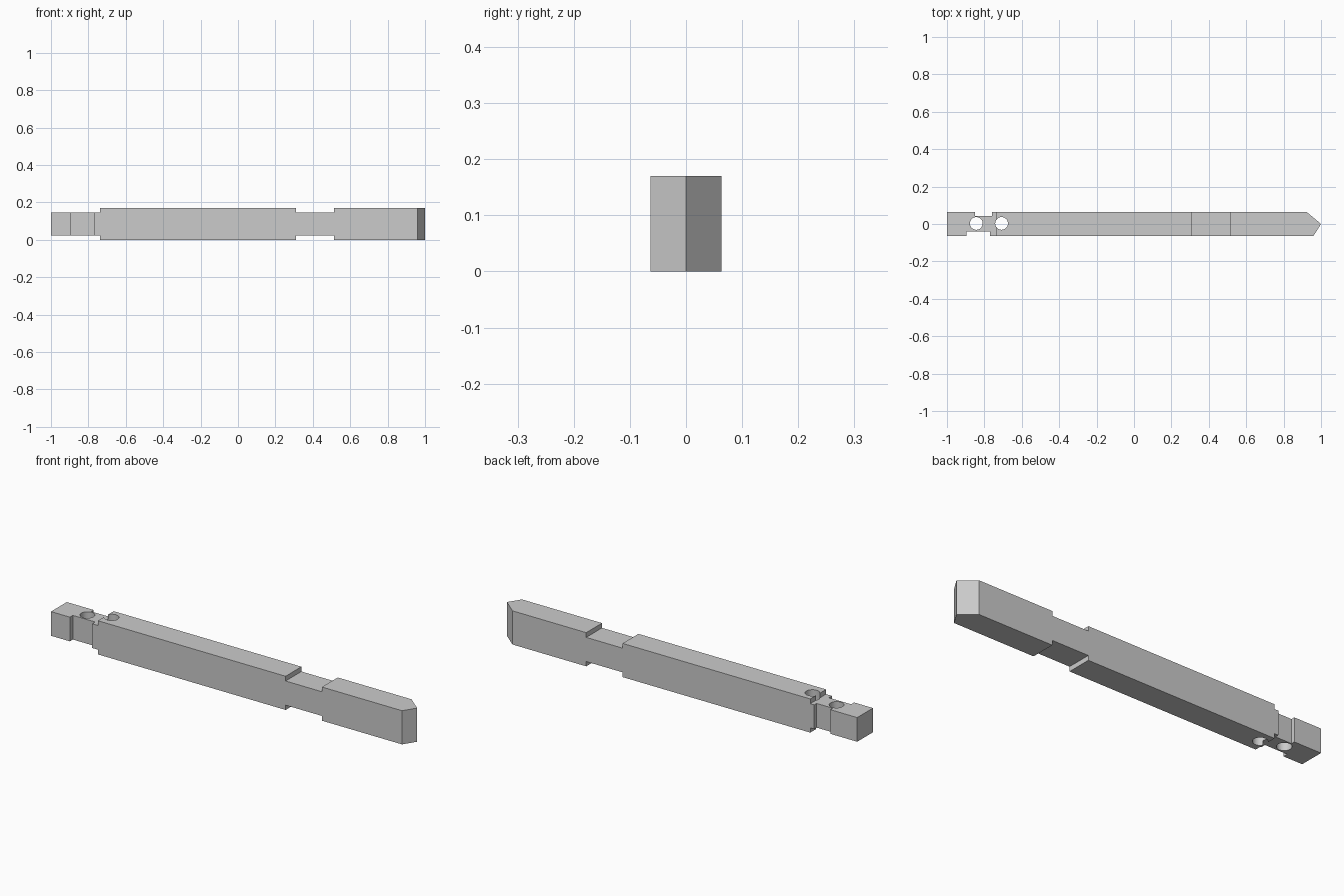
import bpy, bmesh
from mathutils import Vector

cube = bpy.data.objects.get("Cube")
if cube:
    bpy.data.objects.remove(cube)

grey = bpy.data.materials.new("light_grey")
grey.use_nodes = True
grey.diffuse_color = (0.6, 0.6, 0.6, 1)
grey.node_tree.nodes["Principled BSDF"].inputs["Base Color"].default_value = (0.6, 0.6, 0.6, 1)


def link(name, bm):
    bmesh.ops.recalc_face_normals(bm, faces=bm.faces)
    mesh = bpy.data.meshes.new(name)
    bm.to_mesh(mesh)
    bm.free()
    mesh.materials.append(grey)
    obj = bpy.data.objects.new(name, mesh)
    bpy.context.collection.objects.link(obj)
    return obj


def prism(name, points, sweep):
    """Extrude a closed outline along a vector."""
    bm = bmesh.new()
    face = bm.faces.new([bm.verts.new(p) for p in points])
    new = bmesh.ops.extrude_face_region(bm, geom=[face])["geom"]
    bmesh.ops.translate(bm, vec=Vector(sweep),
                        verts=[v for v in new if isinstance(v, bmesh.types.BMVert)])
    return link(name, bm)


def cut(target, cutter, operation):
    cutter.hide_render = True
    mod = target.modifiers.new(cutter.name, "BOOLEAN")
    mod.object, mod.operation, mod.solver = cutter, operation, "EXACT"
    bpy.context.view_layer.objects.active = target
    bpy.ops.object.modifier_apply(modifier=mod.name)
    bpy.data.objects.remove(cutter)


# Plan outline: pointed tip, staggered side notches near the tail
W, H, STEP = 0.063, 0.17, 0.024
plan = [(-1, -W), (-0.895, -W), (-0.895, -0.039), (-0.77, -0.039), (-0.77, -W),
        (0.96, -W), (1, 0), (0.925, W),
        (-0.76, W), (-0.76, 0.044), (-0.85, 0.044), (-0.85, W), (-1, W)]
bar = prism("bar", [(x, y, -0.1) for x, y in plan], (0, 0, 0.4))

# Side profile: reduced tail and a shallow waist, mirrored top and bottom
lower = [(-1.1, STEP), (-0.738, STEP), (-0.738, 0), (0.31, 0), (0.31, STEP),
         (0.513, STEP), (0.513, 0), (1.1, 0)]
side = lower + [(x, H - z) for x, z in reversed(lower)]
cut(bar, prism("side_profile", [(x, -0.2, z) for x, z in side], (0, 0.4, 0)), "INTERSECT")

# Vertical pin holes
for x in (-0.843, -0.708):
    bm = bmesh.new()
    bmesh.ops.create_cone(bm, cap_ends=True, segments=40, radius1=0.034,
                          radius2=0.034, depth=0.6)
    bmesh.ops.translate(bm, verts=bm.verts, vec=(x, 0.003, H / 2))
    cut(bar, link("pin_hole", bm), "DIFFERENCE")

# Smooth hole walls, crisp edges elsewhere
bpy.ops.object.select_all(action="DESELECT")
bar.select_set(True)
bpy.context.view_layer.objects.active = bar
bpy.ops.object.shade_smooth_by_angle(angle=0.5)
